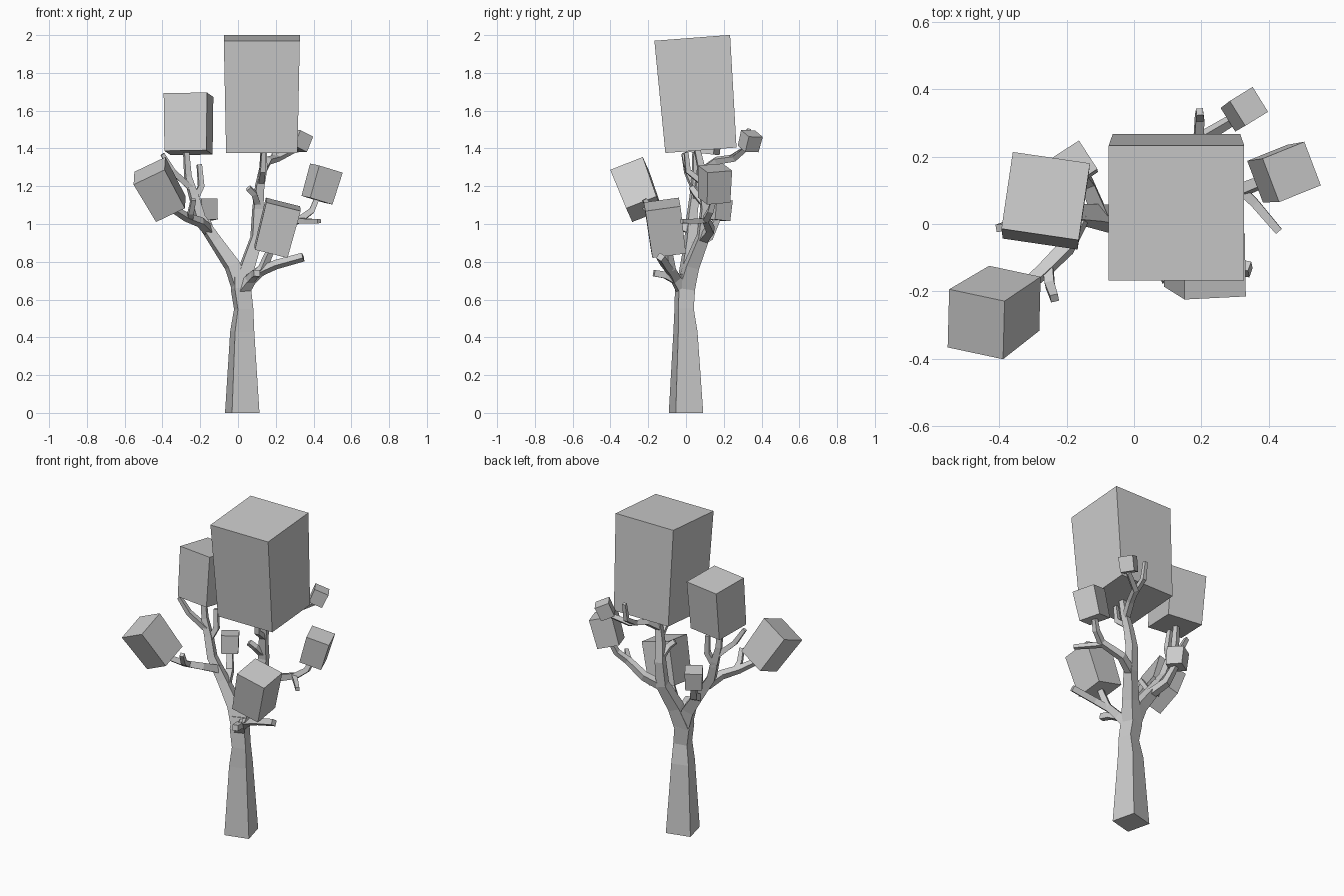
import bpy, bmesh, math
from mathutils import Vector


def add_object(name, bm):
    bmesh.ops.recalc_face_normals(bm, faces=bm.faces)
    mesh = bpy.data.meshes.new(name)
    bm.to_mesh(mesh)
    bm.free()
    bpy.context.collection.objects.link(bpy.data.objects.new(name, mesh))


def limb(name, *pts):
    """Square tube through points (x, y, z, side)."""
    bm = bmesh.new()
    pos = [Vector(p[:3]) for p in pts]
    a = math.radians(14.3)
    ref = Vector((math.cos(a), math.sin(a), 0))
    prev = None
    for i, p in enumerate(pos):
        before = (p - pos[i - 1]).normalized() if i else Vector()
        after = (pos[i + 1] - p).normalized() if i + 1 < len(pos) else Vector()
        t = (before + after).normalized()
        u = ref - t * ref.dot(t)
        if u.length < 0.2:
            u = Vector((0, 1, 0)) - t * t.y
        u.normalize()
        ref = u
        v = t.cross(u)
        h = pts[i][3] / 2
        ring = [bm.verts.new(p + h * (u * x + v * y))
                for x, y in ((-1, -1), (1, -1), (1, 1), (-1, 1))]
        if prev:
            for k in range(4):
                j = (k + 1) % 4
                bm.faces.new((prev[k], prev[j], ring[j], ring[k]))
        else:
            bm.faces.new(ring[::-1])
        prev = ring
    bm.faces.new(prev)
    add_object(name, bm)


def block(name, center, up, side, taper=0.95):
    """Leaf box from its centre, up edge and one side edge; bottom slightly narrower."""
    c, up, s = Vector(center), Vector(up), Vector(side)
    s -= up * (s.dot(up) / up.length_squared)
    d = up.cross(s).normalized() * s.length
    bm = bmesh.new()
    bmesh.ops.create_cube(bm, size=1)
    for v in bm.verts:
        k = 1 if v.co.z > 0 else taper
        v.co = c + s * v.co.x * k + d * v.co.y * k + up * v.co.z
    add_object(name, bm)


# Trunk
limb("trunk", (.0225, 0, 0, .15), (.0225, -.003, .43, .105),
     (.03, -.01, .55, .084), (.015, -.005, .66, .088), (.01, 0, .73, .07))

# Left limb and its branches
limb("left_limb", (.02, -.005, .65, .08), (-.03, .01, .78, .068),
     (-.12, .025, .91, .055), (-.2, .03, 1.03, .047), (-.235, .045, 1.15, .042),
     (-.265, .05, 1.25, .033), (-.275, .05, 1.39, .026))
limb("left_upper_twig", (-.25, .045, 1.19, .032), (-.345, .005, 1.28, .028),
     (-.4, -.012, 1.37, .022))
limb("left_inner_twig", (-.235, .045, 1.12, .034), (-.195, .065, 1.2, .03),
     (-.205, .075, 1.315, .024))
limb("left_front_branch", (-.16, .02, .97, .045), (-.2, -.07, 1.01, .04),
     (-.27, -.14, 1.035, .035), (-.36, -.22, 1.09, .028))
limb("left_front_twig", (-.255, -.13, 1.03, .03), (-.25, -.18, 1.06, .028),
     (-.236, -.22, 1.13, .024))
limb("left_back_branch", (-.1, .025, .88, .045), (-.14, .12, .93, .04),
     (-.17, .165, 1.03, .03))

# Right limb and its branches
limb("right_limb", (.015, -.005, .65, .085), (.05, .03, .78, .07),
     (.1, .09, .93, .058), (.105, .105, 1.08, .05), (.115, .09, 1.2, .042),
     (.135, .08, 1.3, .036), (.135, .06, 1.39, .03))
limb("right_inner_twig", (.105, .1, 1.1, .034), (.085, .05, 1.16, .03),
     (.055, .03, 1.19, .028))
limb("right_under_twig", (.12, .085, 1.22, .03), (.13, .01, 1.28, .028),
     (.135, 0, 1.38, .022))
limb("right_back_branch", (.13, .085, 1.28, .035), (.16, .16, 1.335, .033),
     (.21, .26, 1.35, .03), (.31, .32, 1.4, .024))
limb("right_back_twig", (.19, .23, 1.345, .026), (.195, .315, 1.4, .026),
     (.195, .333, 1.505, .02))
limb("right_side_branch", (.1, .09, .92, .045), (.2, .13, .97, .04),
     (.33, .105, 1.025, .034), (.39, .13, 1.07, .03), (.42, .15, 1.14, .025))
limb("right_side_twig", (.31, .11, 1.02, .028), (.36, .06, 1.015, .026),
     (.43, -.022, 1.015, .022))

# Low front branch
limb("front_branch", (.02, -.01, .64, .06), (.07, -.055, .71, .046),
     (.13, -.08, .76, .04), (.175, -.095, .87, .03))
limb("front_stub", (.06, -.05, .7, .04), (.085, -.11, .73, .036), (.1, -.17, .74, .034))
limb("front_long_twig", (.1, -.075, .74, .036), (.2, -.11, .785, .036),
     (.345, -.135, .825, .034))

# Leaf blocks
block("crown_block", (.126, .056, 1.688), (0, -.046, .595), (.402, 0, 0), .94)
block("upper_left_block", (-.262, .067, 1.53), (0, .032, .305), (.229, -.034, 0), .97)
block("left_block", (-.412, -.259, 1.18), (-.113, -.077, .203), (.16, -.038, .086), .93)
block("front_block", (.207, -.11, .979), (.065, -.033, .25), (.182, .009, -.045))
block("right_block", (.443, .152, 1.211), (.05, .005, .17), (.124, .05, -.037))
block("back_block", (.326, .339, 1.438), (.03, .02, .082), (.067, .041, -.037))
block("small_block", (-.176, .173, 1.075), (-.005, .01, .11), (.085, .055, 0))
